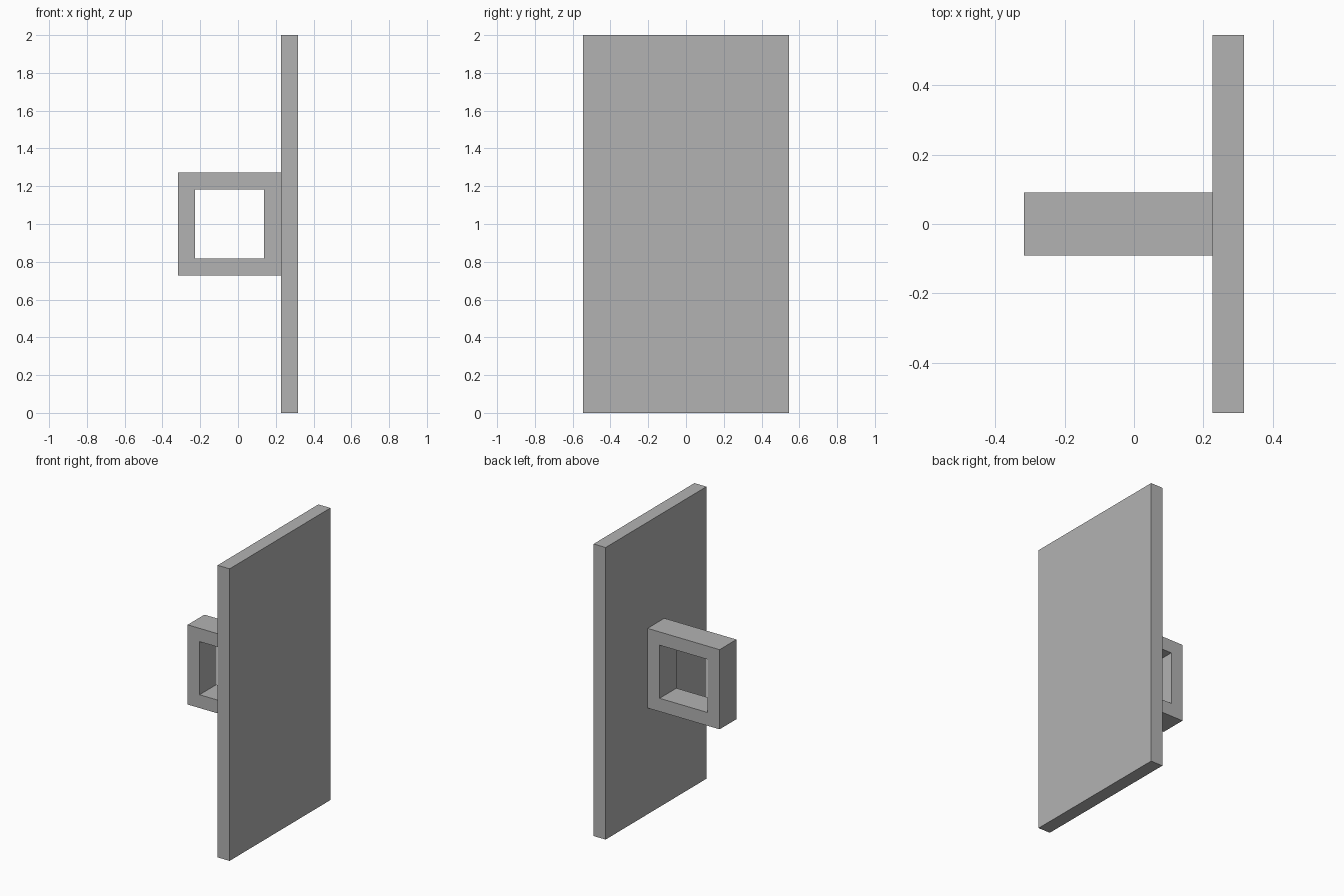
import bpy
import bmesh

UNIT = 1 / 11  # thickness of the plate and of the handle bars

cube = bpy.data.objects.get("Cube")
if cube:
    bpy.data.objects.remove(cube, do_unlink=True)

grey = bpy.data.materials.new("plain grey")
grey.use_nodes = True
colour = (0.45, 0.45, 0.45, 1)
grey.diffuse_color = colour
grey.node_tree.nodes["Principled BSDF"].inputs["Base Color"].default_value = colour


def add_object(name, bm):
    bmesh.ops.recalc_face_normals(bm, faces=bm.faces)
    mesh = bpy.data.meshes.new(name)
    bm.to_mesh(mesh)
    bm.free()
    mesh.materials.append(grey)
    obj = bpy.data.objects.new(name, mesh)
    bpy.context.collection.objects.link(obj)
    return obj


def square(bm, half, centre_x, y):
    corners = [(-1, -1), (1, -1), (1, 1), (-1, 1)]
    return [bm.verts.new((centre_x + half * a, y, 1 + half * b)) for a, b in corners]


# Tall flat plate
bm = bmesh.new()
bmesh.ops.create_cube(bm, size=1)
bmesh.ops.scale(bm, vec=(UNIT, 12 * UNIT, 2), verts=bm.verts)
bmesh.ops.translate(bm, vec=(3 * UNIT, 0, 1), verts=bm.verts)
add_object("plate", bm)

# Square handle: a frame profile extruded from front to back
bm = bmesh.new()
outer = square(bm, 3 * UNIT, -UNIT / 2, -UNIT)
inner = square(bm, 2 * UNIT, -UNIT / 2, -UNIT)
for i in range(4):
    j = (i + 1) % 4
    bm.faces.new((outer[i], outer[j], inner[j], inner[i]))
result = bmesh.ops.extrude_face_region(bm, geom=bm.faces[:], use_keep_orig=True)
moved = [v for v in result["geom"] if isinstance(v, bmesh.types.BMVert)]
bmesh.ops.translate(bm, vec=(0, 2 * UNIT, 0), verts=moved)
add_object("handle", bm)
